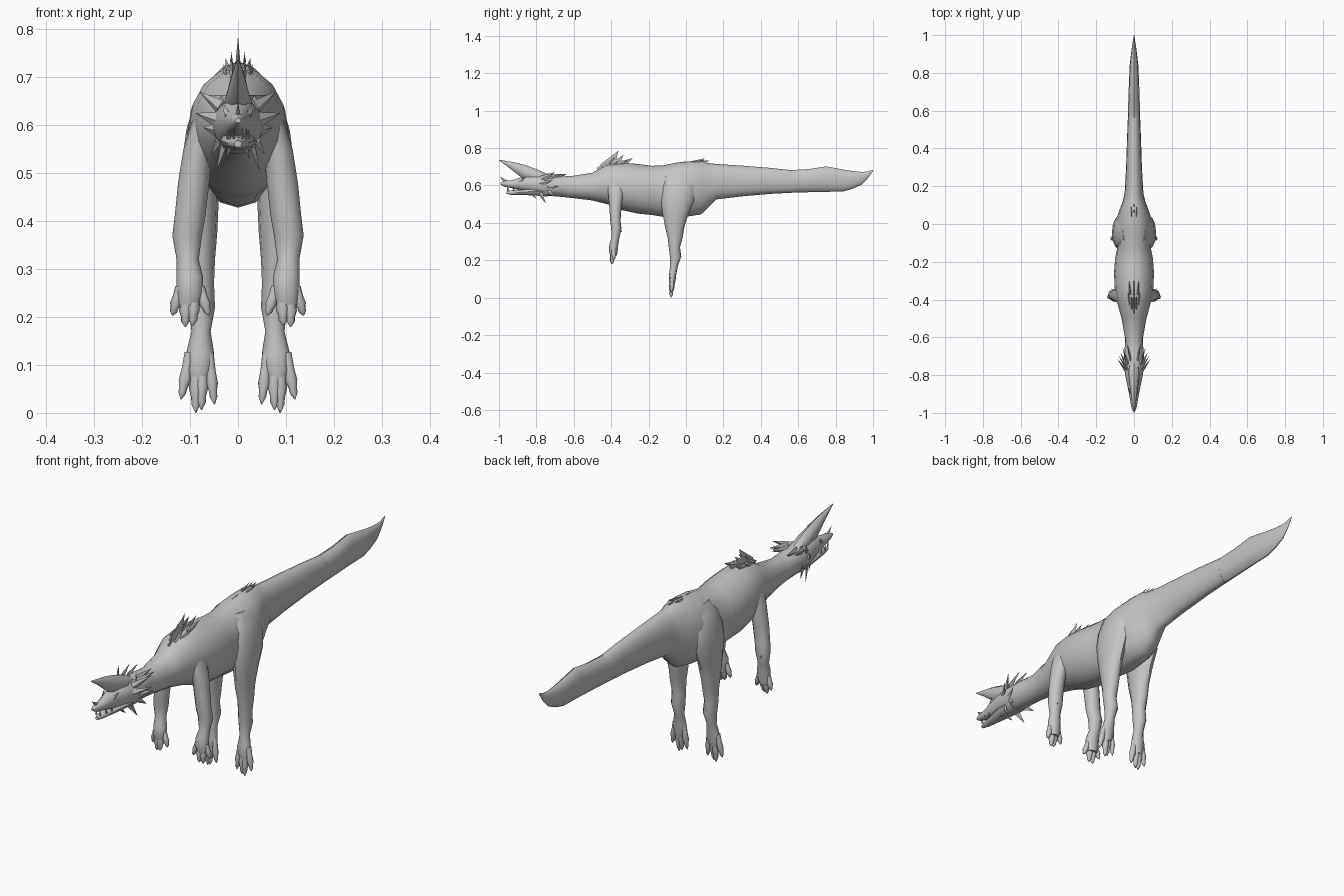
import bpy, bmesh, math
from mathutils import Vector

grey = bpy.data.materials.new("stone grey")
grey.diffuse_color = (0.56, 0.56, 0.56, 1)


def skin(bm, rings):
    """Bridge a list of equal rings of points and cap both ends."""
    vs = [[bm.verts.new(p) for p in r] for r in rings]
    n = len(vs[0])
    for a, b in zip(vs, vs[1:]):
        for i in range(n):
            j = (i + 1) % n
            bm.faces.new((a[i], a[j], b[j], b[i]))
    bm.faces.new(vs[0][::-1])
    bm.faces.new(vs[-1])


def circle(n):
    return [(math.cos(2 * math.pi * i / n), math.sin(2 * math.pi * i / n)) for i in range(n)]


def along_y(bm, secs, n=14):
    """Sections as (y, top, bottom, half width)."""
    skin(bm, [[(c * w, y, (t + b) / 2 + s * (t - b) / 2) for c, s in circle(n)]
              for y, t, b, w in secs])


def along_z(bm, secs, n=12):
    """Sections as (z, x0, x1, y0, y1)."""
    skin(bm, [[((x0 + x1) / 2 + c * (x1 - x0) / 2, (y0 + y1) / 2 + s * (y1 - y0) / 2, z)
               for c, s in circle(n)] for z, x0, x1, y0, y1 in secs])


def taper(bm, a, b, steps, n=6, flat=1.0):
    """Tube from a to b; steps are (fraction, radius)."""
    a, b = Vector(a), Vector(b)
    q = (b - a).to_track_quat('Z', 'Y')
    skin(bm, [[a.lerp(b, t) + q @ Vector((c * r * flat, s * r, 0)) for c, s in circle(n)]
              for t, r in steps])


def spike(bm, a, b, r, flat=0.5):
    taper(bm, a, b, [(0, r), (1, 0.0006)], 4, flat)


def digit(bm, a, b, r):
    taper(bm, a, b, [(0, r), (.35, r * .95), (.6, r * 1.1), (.74, r * .75), (.86, r * .7), (1, .001)], 8)


def finish(name, bm, mirror=False, angle=45):
    bmesh.ops.recalc_face_normals(bm, faces=bm.faces)
    me = bpy.data.meshes.new(name)
    bm.to_mesh(me)
    bm.free()
    me.materials.append(grey)
    ob = bpy.data.objects.new(name, me)
    bpy.context.collection.objects.link(ob)
    if mirror:
        m = ob.modifiers.new("mirror", 'MIRROR')
        m.use_mirror_merge = False
    bpy.ops.object.select_all(action='DESELECT')
    ob.select_set(True)
    bpy.context.view_layer.objects.active = ob
    bpy.ops.object.shade_smooth_by_angle(angle=math.radians(angle))
    return ob


# Neck, torso and long tail
bm = bmesh.new()
along_y(bm, [
    (-.72, .65, .545, .045), (-.60, .652, .532, .048), (-.50, .668, .52, .066),
    (-.42, .715, .50, .088), (-.34, .722, .468, .102), (-.26, .715, .45, .106),
    (-.18, .705, .442, .10), (-.12, .708, .432, .088), (-.05, .722, .428, .098),
    (.02, .728, .436, .095), (.08, .733, .445, .075), (.12, .72, .482, .06),
    (.16, .715, .525, .05), (.30, .706, .542, .042), (.45, .694, .555, .037),
    (.58, .68, .562, .032)], 16)
finish("body", bm)

# Tail blade
bm = bmesh.new()
along_y(bm, [
    (.56, .682, .561, .033), (.66, .688, .564, .030), (.75, .702, .566, .027),
    (.84, .685, .568, .023), (.89, .677, .582, .017), (.94, .672, .605, .011),
    (.97, .675, .635, .006), (1.0, .684, .678, .001)], 12)
finish("tail_blade", bm)

# Skull and snout
bm = bmesh.new()
along_y(bm, [
    (-.992, .615, .605, .006), (-.97, .625, .593, .014), (-.93, .628, .585, .021),
    (-.88, .645, .572, .03), (-.82, .655, .56, .043), (-.76, .658, .545, .053),
    (-.70, .656, .542, .052), (-.62, .65, .537, .047)], 12)
finish("head", bm)

bm = bmesh.new()
along_y(bm, [(-.96, .568, .554, .008), (-.93, .575, .549, .016), (-.88, .58, .548, .025),
             (-.82, .59, .546, .036), (-.74, .59, .54, .04)], 10)
finish("lower_jaw", bm)

# Large forward-swept forehead horn
bm = bmesh.new()
along_y(bm, [
    (-1.0, .738, .734, .001), (-.96, .731, .706, .008), (-.92, .724, .674, .014),
    (-.87, .712, .635, .021), (-.80, .688, .61, .028), (-.73, .655, .60, .03)], 8)
finish("forehead_horn", bm)

bm = bmesh.new()
spike(bm, (0, -.955, .612), (0, -.993, .645), .014)
finish("nose_horn", bm, angle=30)

# Teeth, cheek, crown and throat spikes
bm = bmesh.new()
for y, x in ((-.95, .009), (-.92, .017), (-.89, .022)):
    spike(bm, (x, y, .572), (x, y - .006, .596), .006)
finish("teeth", bm, True, 30)

bm = bmesh.new()
for a, b, r in (
        ((.035, -.77, .635), (.08, -.70, .67), .018),
        ((.04, -.78, .61), (.088, -.715, .625), .018),
        ((.035, -.74, .645), (.06, -.655, .662), .018),
        ((.02, -.72, .645), (.035, -.635, .662), .018),
        ((.045, -.74, .59), (.072, -.68, .595), .016),
        ((.04, -.74, .57), (.055, -.70, .54), .014),
        ((.03, -.78, .56), (.045, -.75, .505), .013),
        ((.015, -.83, .56), (.024, -.80, .53), .010),
        ((.022, -.89, .62), (.034, -.86, .645), .012)):
    spike(bm, a, b, r)
finish("head_spikes", bm, True, 30)

# Shoulder and hip crests
bm = bmesh.new()
for y0, z0, y1, z1, r in (
        (-.425, .69, -.362, .785, .040), (-.39, .70, -.335, .762, .026),
        (-.35, .705, -.285, .747, .022), (-.46, .675, -.40, .742, .026),
        (.03, .715, .10, .744, .016), (.07, .72, .125, .734, .014),
        (-.05, .71, .00, .728, .012)):
    spike(bm, (0, y0, z0), (0, y1, z1), r, .22)
finish("back_crest", bm, angle=30)

bm = bmesh.new()
for a, b, r in (
        ((.025, -.42, .695), (.03, -.36, .727), .018),
        ((.02, -.37, .71), (.026, -.30, .74), .018),
        ((.012, -.44, .69), (.014, -.38, .752), .018),
        ((.012, .04, .72), (.016, .10, .737), .010)):
    spike(bm, a, b, r, .4)
finish("side_crest", bm, True, 30)

# Front legs with four clawed fingers
bm = bmesh.new()
along_z(bm, [
    (.685, .03, .055, -.40, -.34), (.655, .03, .078, -.42, -.33),
    (.61, .04, .095, -.425, -.325), (.55, .053, .114, -.415, -.335),
    (.48, .06, .125, -.41, -.345), (.41, .068, .132, -.405, -.35),
    (.37, .075, .137, -.40, -.345), (.32, .082, .128, -.398, -.356),
    (.285, .073, .128, -.41, -.362), (.25, .073, .128, -.412, -.365),
    (.225, .08, .125, -.405, -.37)])
for x0, x1, y1, z1, r in ((.08, .061, -.392, .203, .011), (.094, .094, -.398, .182, .013),
                          (.108, .110, -.395, .179, .013), (.120, .137, -.385, .203, .011)):
    digit(bm, (x0, -.388, .262), (x1, y1, z1), r)
spike(bm, (.105, -.365, .37), (.118, -.342, .352), .014)
finish("front_leg", bm, True)

# Hind legs with four clawed toes
bm = bmesh.new()
along_z(bm, [
    (.69, .03, .06, -.09, .01), (.65, .035, .09, -.115, .035),
    (.59, .04, .108, -.13, .05), (.52, .04, .117, -.134, .043),
    (.45, .04, .114, -.125, .014), (.38, .043, .11, -.112, -.008),
    (.32, .048, .107, -.098, -.018), (.27, .05, .105, -.092, -.032),
    (.22, .048, .103, -.086, -.025), (.17, .057, .097, -.085, -.043),
    (.125, .05, .108, -.09, -.052), (.09, .055, .107, -.092, -.056),
    (.07, .065, .10, -.088, -.06)])
for x0, x1, y1, z1, r in ((.062, .049, -.078, .018, .012), (.076, .076, -.082, .006, .013),
                          (.088, .088, -.08, .0, .013), (.100, .119, -.078, .028, .012)):
    digit(bm, (x0, -.072, .125), (x1, y1, z1), r)
finish("hind_leg", bm, True)
